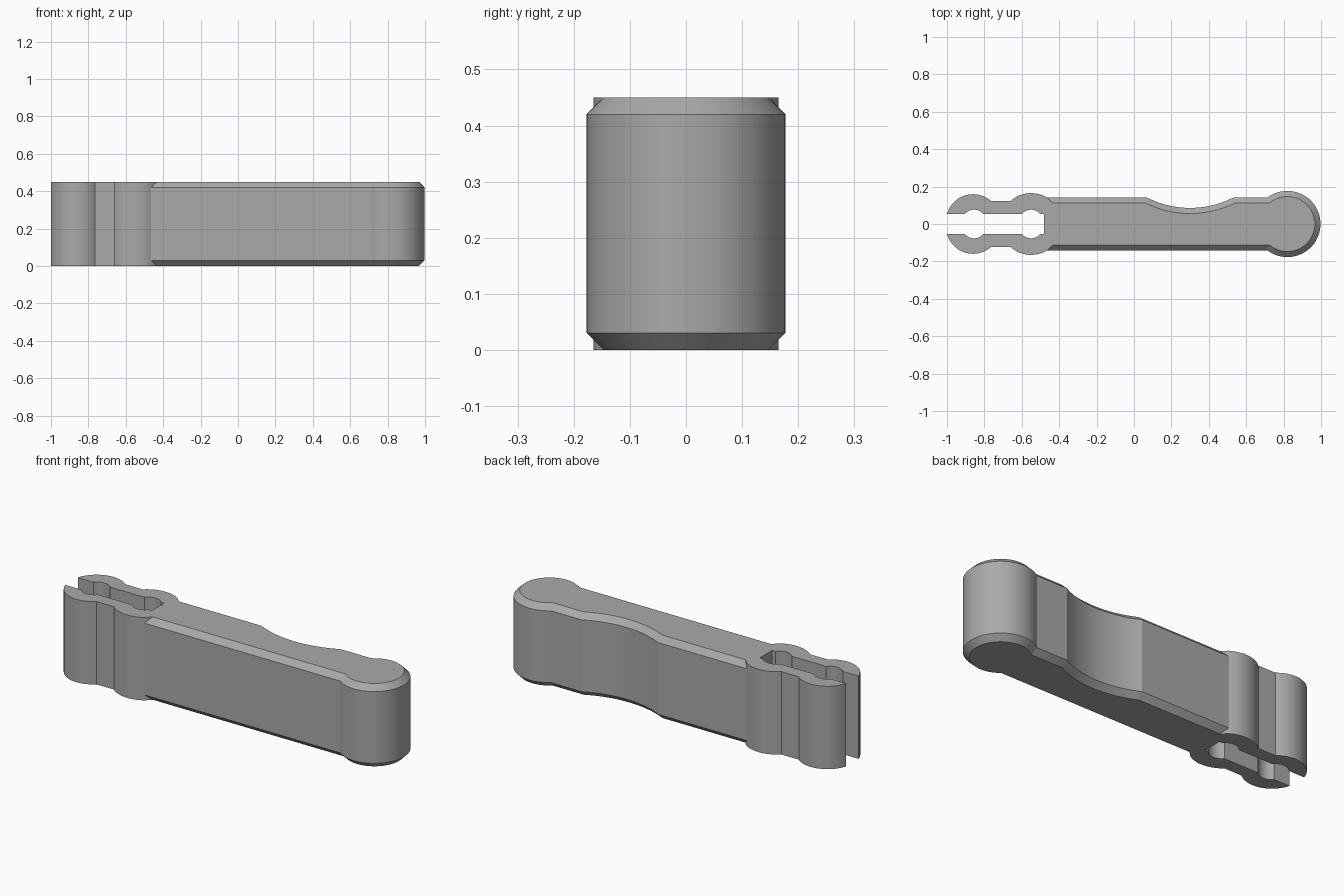
import bpy
import bmesh
from math import atan2, cos, sin, hypot, pi
from mathutils import Vector

HEIGHT, CHAMFER = 0.45, 0.03
BODY = 0.141    # half width of the handle
SLOT = 0.053    # half width of the slot

if "Cube" in bpy.data.objects:
    bpy.data.objects.remove(bpy.data.objects["Cube"], do_unlink=True)


def arc(centre, p, q, steps, ccw=True):
    """Points on a circle round centre, from p to q."""
    cx, cy = centre
    r = hypot(p[0] - cx, p[1] - cy)
    a = atan2(p[1] - cy, p[0] - cx)
    sweep = (atan2(q[1] - cy, q[0] - cx) - a) % (2 * pi)
    if not ccw:
        sweep -= 2 * pi
    return [(cx + r * cos(a + sweep * i / steps), cy + r * sin(a + sweep * i / steps))
            for i in range(steps + 1)]


def mirror(points):
    return [(x, -y) for x, y in reversed(points)]


# Clip jaw on the front side: two round lobes, tip to neck
jaw = arc((-0.86, -0.014), (-1, -SLOT), (-0.765, -0.123), 18)
jaw += arc((-0.55, 0), (-0.66, -0.123), (-0.464, -BODY), 16)

# Slot wall on the front side, closed end to tip, with two shallow grooves
slot = [(-0.48, -SLOT)]
for x in (-0.55, -0.855):
    slot += arc((x, -0.013), (x + 0.05, -SLOT), (x - 0.05, -SLOT), 8, ccw=False)

# Handle with a round head and a thumb dip on the back
handle = [(-0.464, -BODY)]
handle += arc((0.82, 0), (0.713, -BODY), (0.713, BODY), 48)
handle += arc((0.30, 0.594), (0.53, BODY), (0.07, BODY), 20, ccw=False)
handle += [(-0.464, BODY)]


def inset(points, d):
    """Move an open outline inwards by d, with mitred corners."""
    pts = [Vector(p) for p in points]
    out = []
    for i, p in enumerate(pts):
        dirs = []
        if i > 0:
            dirs.append((p - pts[i - 1]).normalized())
        if i < len(pts) - 1:
            dirs.append((pts[i + 1] - p).normalized())
        normals = [Vector((-t.y, t.x)) for t in dirs]
        n = sum(normals, Vector((0, 0))).normalized()
        out.append(p + n * (d / n.dot(normals[0])))
    # The chamfer ends in a diagonal at the clip
    out[0].x += d
    out[-1].x += d
    return [tuple(p) for p in out]


clip_back = mirror(jaw) + mirror(slot)
outer = jaw + handle + clip_back + slot
inner = jaw + inset(handle, CHAMFER) + clip_back + slot

# Stack the outlines, bridge them and cap both ends
bm = bmesh.new()
rings = []
for pts, z in ((inner, 0), (outer, CHAMFER), (outer, HEIGHT - CHAMFER), (inner, HEIGHT)):
    rings.append([bm.verts.new((x, y, z)) for x, y in pts])
count = len(outer)
for low, high in zip(rings, rings[1:]):
    for i in range(count):
        j = (i + 1) % count
        bm.faces.new((low[i], low[j], high[j], high[i]))
bm.faces.new(list(reversed(rings[0])))
bm.faces.new(rings[-1])
bmesh.ops.remove_doubles(bm, verts=bm.verts, dist=0.0005)
bmesh.ops.recalc_face_normals(bm, faces=bm.faces)
mesh = bpy.data.meshes.new("clip_handle")
bm.to_mesh(mesh)
bm.free()

# Plain grey plastic
grey = bpy.data.materials.new("grey plastic")
grey.use_nodes = True
grey.diffuse_color = (0.4, 0.4, 0.4, 1)
grey.node_tree.nodes["Principled BSDF"].inputs["Base Color"].default_value = (0.4, 0.4, 0.4, 1)
mesh.materials.append(grey)

clip = bpy.data.objects.new("clip_handle", mesh)
bpy.context.collection.objects.link(clip)
bpy.context.view_layer.objects.active = clip
clip.select_set(True)
bpy.ops.object.shade_smooth_by_angle(angle=0.35)
